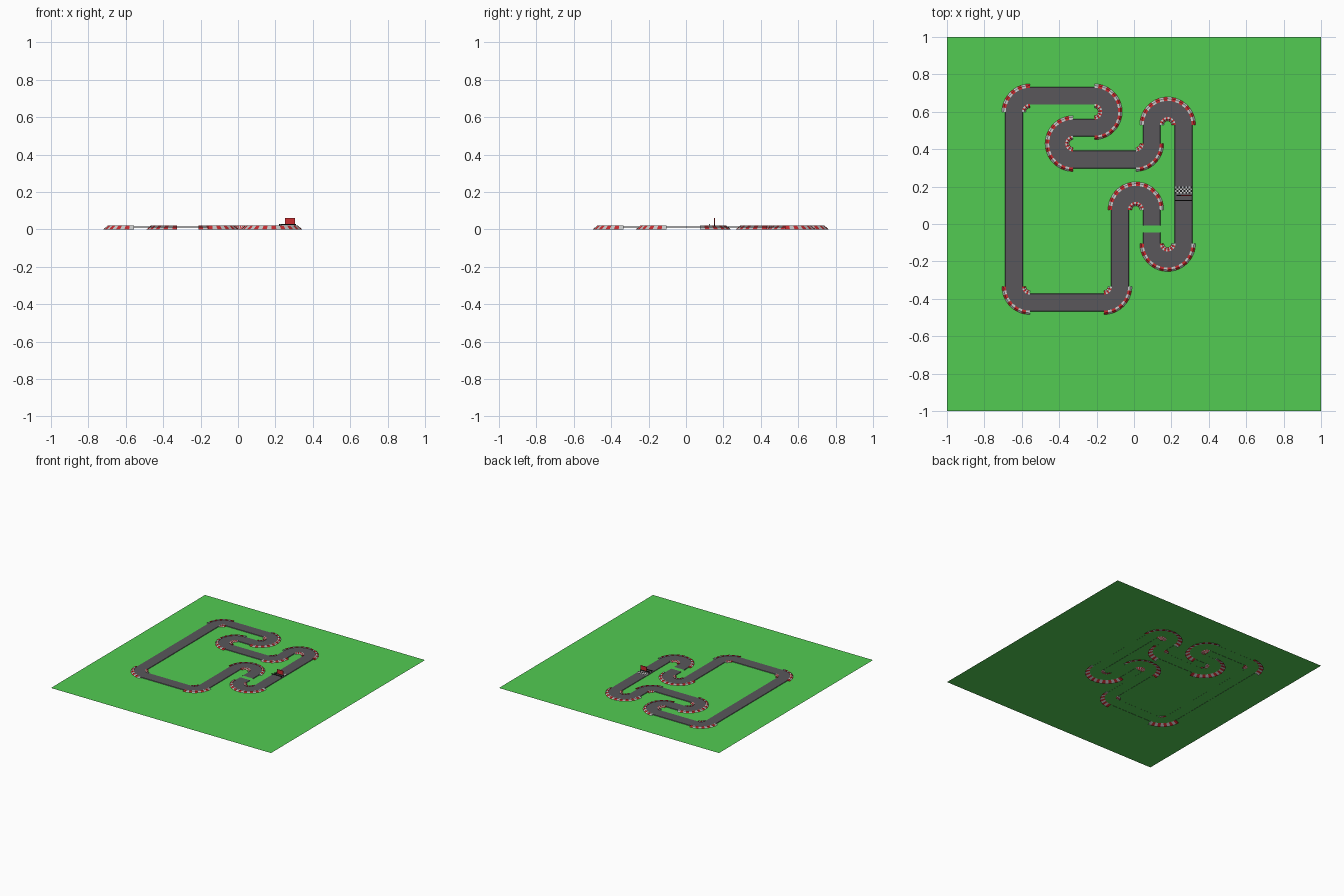
import bpy, bmesh
from math import cos, sin, pi, atan2
from mathutils import Vector

if "Cube" in bpy.data.objects:
    bpy.data.objects.remove(bpy.data.objects["Cube"])

R, HALF = 0.085, 0.046      # bend radius and half road width
ROAD_Z, GRASS_Z = 0.0165, 0.0125


def material(name, rgb):
    m = bpy.data.materials.new(name)
    m.diffuse_color = (*rgb, 1)
    m.use_nodes = True
    m.node_tree.nodes["Principled BSDF"].inputs["Base Color"].default_value = m.diffuse_color
    return m


green = material("grass_green", (0.085, 0.6, 0.085))
asphalt = material("asphalt", (0.1, 0.095, 0.105))
red = material("red", (0.6, 0.025, 0.03))
white = material("white", (0.8, 0.8, 0.8))
black = material("black", (0.015, 0.015, 0.015))


def finish(name, bm, mats):
    bmesh.ops.recalc_face_normals(bm, faces=bm.faces)
    me = bpy.data.meshes.new(name)
    bm.to_mesh(me)
    bm.free()
    for m in mats:
        me.materials.append(m)
    ob = bpy.data.objects.new(name, me)
    bpy.context.collection.objects.link(ob)
    return ob


def box(name, x, y, z, sx, sy, sz, mat):
    bm = bmesh.new()
    bmesh.ops.create_cube(bm, size=1)
    for v in bm.verts:
        v.co = (x + v.co.x * sx, y + v.co.y * sy, z + v.co.z * sz)
    return finish(name, bm, [mat])


def loft(bm, rings, closed):
    """Join rings of points with quads; returns the new faces."""
    rows = [[bm.verts.new(p) for p in ring] for ring in rings]
    n = len(rows[0])
    faces = []
    for a, b in zip(rows, rows[1:]):
        for j in range(n if closed else n - 1):
            k = (j + 1) % n
            faces.append(bm.faces.new((a[j], a[k], b[k], b[j])))
    if closed:
        faces += [bm.faces.new(rows[0]), bm.faces.new(rows[-1])]
    return faces


# Grass field
bm = bmesh.new()
bm.faces.new([bm.verts.new((x, y, GRASS_Z)) for x, y in ((-1, -1), (1, -1), (1, 1), (-1, 1))])
finish("grass_field", bm, [green])

# Track centre line corners, from one side of the gap round to the other
corners = [Vector(p) for p in (
    (.095, -.045), (.095, -.19), (.265, -.19), (.265, .615), (.095, .615),
    (.095, .345), (-.411, .345), (-.411, .515), (-.127, .515), (-.127, .685),
    (-.642, .685), (-.642, -.42), (-.075, -.42), (-.075, .161), (.095, .161),
    (.095, -.008))]

path = []                   # (point, left normal)
bends = []                  # (centre, start angle, turn direction)
first = (corners[1] - corners[0]).normalized()
path.append((corners[0], Vector((-first.y, first.x))))
for p, c, q in zip(corners, corners[1:], corners[2:]):
    d0, d1 = (c - p).normalized(), (q - c).normalized()
    turn = 1 if d0.x * d1.y - d0.y * d1.x > 0 else -1
    centre = c + (d1 - d0) * R
    radial = -d1
    a0 = atan2(radial.y, radial.x)
    bends.append((centre, a0, turn))
    for i in range(11):
        a = a0 + turn * i / 10 * pi / 2
        u = Vector((cos(a), sin(a)))
        path.append((centre + u * R, -u * turn))
last = (corners[-1] - corners[-2]).normalized()
path.append((corners[-1], Vector((-last.y, last.x))))

# Road ribbon with short sloping edges
bm = bmesh.new()
section = [(-HALF - .002, .0115), (-HALF + .001, ROAD_Z), (HALF - .001, ROAD_Z), (HALF + .002, .0115)]
rings = []
for p, n in path:
    if rings and (p - rings[-1][0]).length < 1e-5:
        continue
    rings.append((p, n))
loft(bm, [[(p.x + n.x * o, p.y + n.y * o, z) for o, z in section] for p, n in rings], False)
road = finish("road", bm, [asphalt])
if road.data.polygons[1].normal.z < 0:
    road.data.flip_normals()

# Striped kerbs on the outside and inside of every bend
kerb_section = [(-.003, .0125), (-.003, .0205), (.009, .0205), (.032, 0)]
for name, side, count in (("outer_kerbs", 1, 10), ("inner_kerbs", -1, 6)):
    bm = bmesh.new()
    for centre, a0, turn in bends:
        for i in range(count):
            rings = []
            for k in (i, i + 1):
                a = a0 + turn * k / count * pi / 2
                rings.append([(centre.x + cos(a) * (R + side * (HALF + o)),
                               centre.y + sin(a) * (R + side * (HALF + o)), z)
                              for o, z in kerb_section])
            for f in loft(bm, rings, True):
                f.material_index = i % 2
    finish(name, bm, [red, white])

# Chequered finish line
bm = bmesh.new()
x0, y0, s, cols, rows = .265 - HALF, .163, .0092, 10, 4
for i in range(cols):
    for j in range(rows):
        x, y = x0 + i * s, y0 + j * s
        f = bm.faces.new([bm.verts.new((x + a * s, y + b * s, ROAD_Z + .001))
                          for a, b in ((0, 0), (1, 0), (1, 1), (0, 1))])
        f.material_index = (i + j) % 2
finish("finish_line", bm, [black, white])

# Start sign and barrier
box("start_sign", .278, .152, .045, .055, .006, .032, red)
box("sign_crossbar", .267, .152, .026, .08, .004, .006, black)
for x in (.23, .304):
    box("sign_post", x, .152, .0205, .004, .004, .011, black)
box("start_barrier", .265, .125, .027, .09, .004, .004, black)
for x in (.222, .308):
    box("barrier_post", x, .125, .021, .003, .003, .012, black)
